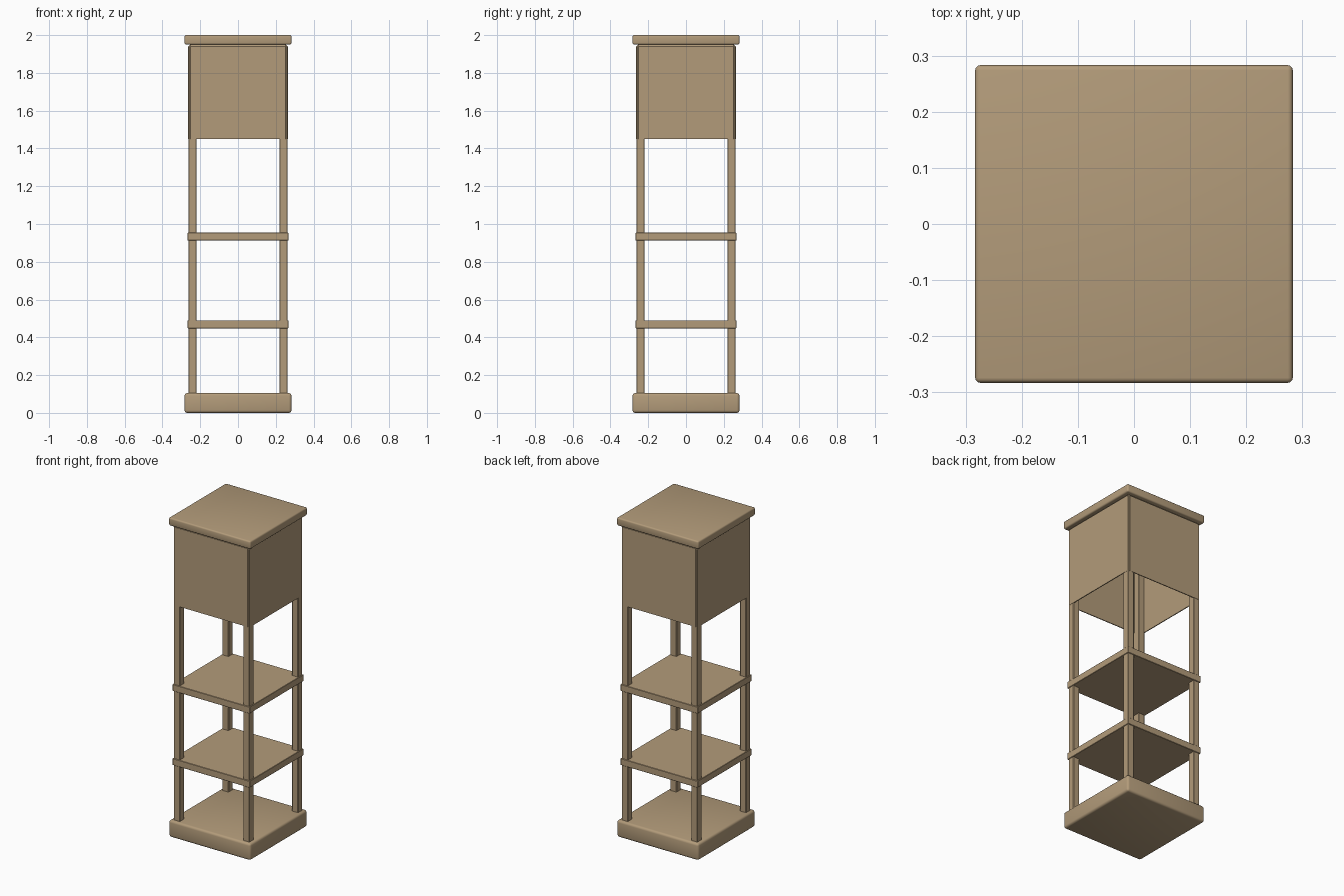
import bpy
import bmesh

old = bpy.data.objects.get("Cube")
if old:
    bpy.data.objects.remove(old, do_unlink=True)

wood = bpy.data.materials.new("light tan wood")
wood.use_nodes = True
wood.diffuse_color = (0.45, 0.33, 0.195, 1)
wood.node_tree.nodes["Principled BSDF"].inputs["Base Color"].default_value = wood.diffuse_color


def box(name, half, z0, z1, x=0, y=0, bevel=0.0, segments=1, hollow=0.0):
    """Square box between two heights; a hollow one is open underneath."""
    bm = bmesh.new()
    bmesh.ops.create_cube(bm, size=1)
    for v in bm.verts:
        v.co = (v.co.x * 2 * half, v.co.y * 2 * half,
                z0 + (v.co.z + 0.5) * (z1 - z0))
    if hollow:
        bottom = [f for f in bm.faces if f.normal.z < -0.5]
        bmesh.ops.delete(bm, geom=bottom, context="FACES_ONLY")
    if bevel:
        edges = [e for e in bm.edges if not e.is_boundary]
        bmesh.ops.bevel(bm, geom=edges, offset=bevel, segments=segments,
                        profile=0.5, affect="EDGES")
    mesh = bpy.data.meshes.new(name)
    bm.to_mesh(mesh)
    bm.free()
    mesh.materials.append(wood)
    obj = bpy.data.objects.new(name, mesh)
    obj.location = (x, y, 0)
    bpy.context.collection.objects.link(obj)
    if hollow:
        shell = obj.modifiers.new("wall thickness", "SOLIDIFY")
        shell.thickness = hollow
        shell.offset = -1
    if segments > 1:
        bpy.ops.object.select_all(action="DESELECT")
        obj.select_set(True)
        bpy.context.view_layer.objects.active = obj
        bpy.ops.object.shade_smooth_by_angle()
    return obj


# Base and lid with softened edges
box("base", 0.283, 0.0, 0.105, bevel=0.014, segments=3)
box("lid", 0.283, 1.95, 2.0, bevel=0.009, segments=3)

# Two open shelves
box("lower_shelf", 0.267, 0.448, 0.49, bevel=0.002)
box("upper_shelf", 0.267, 0.912, 0.954, bevel=0.002)

# Hollow lamp shade, open underneath
box("shade", 0.264, 1.45, 1.952, bevel=0.012, hollow=0.006)

# Four corner posts running up inside the shade
for x, side in ((-1, "right"), (1, "left")):
    for y, end in ((-1, "front"), (1, "back")):
        box(f"{end}_{side}_post", 0.0215, 0.09, 1.94,
            x * 0.241, y * 0.241, bevel=0.003)
